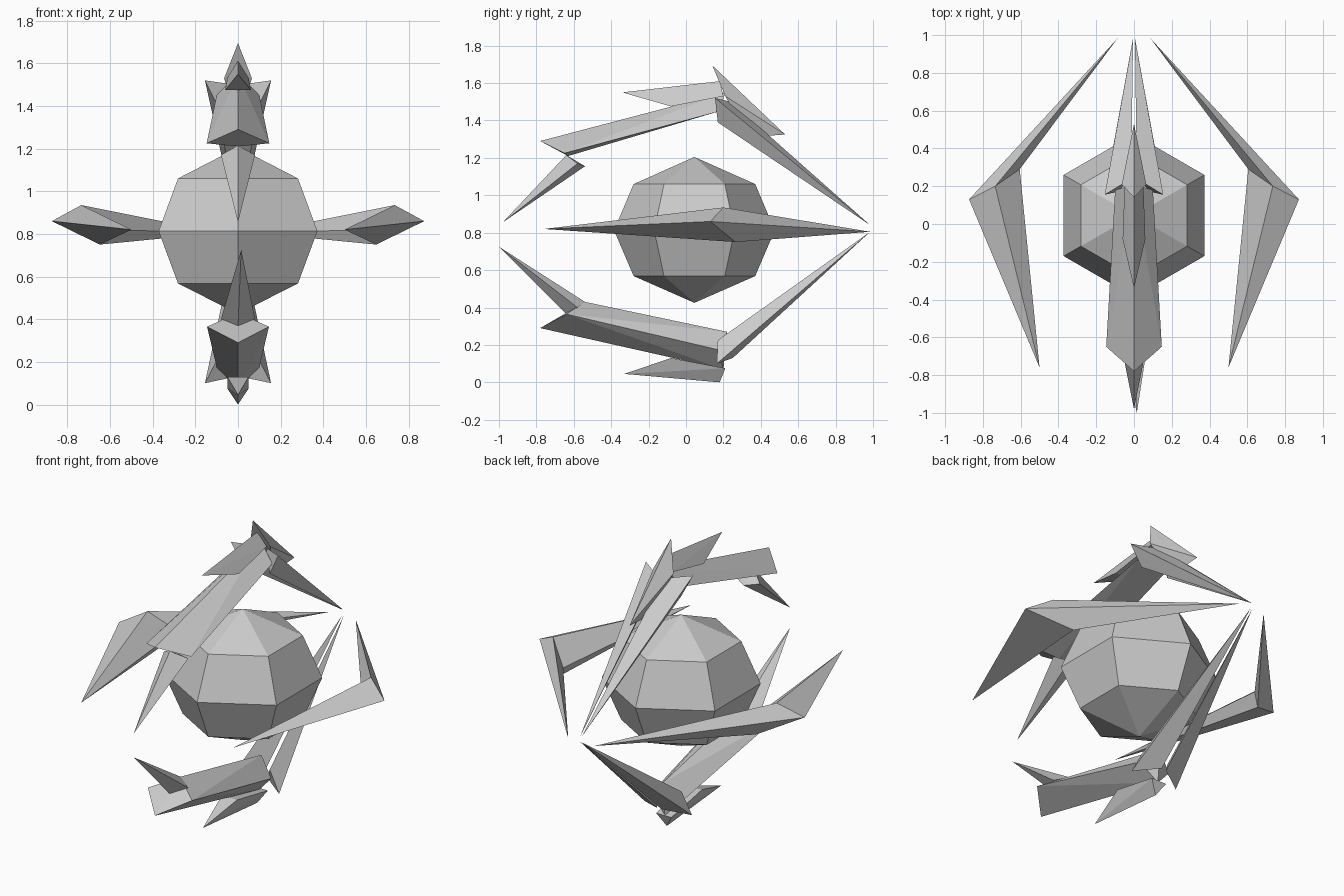
import bpy, bmesh, math

if "Cube" in bpy.data.objects:
    bpy.data.objects.remove(bpy.data.objects["Cube"])


def finish(bm, name):
    bmesh.ops.recalc_face_normals(bm, faces=bm.faces[:])
    mesh = bpy.data.meshes.new(name)
    bm.to_mesh(mesh)
    bm.free()
    bpy.context.collection.objects.link(bpy.data.objects.new(name, mesh))


def shard(name, points, mirror=False):
    """Flat-faced convex solid around a few corner points, optionally mirrored to -x."""
    for side in ((1, -1) if mirror else (1,)):
        bm = bmesh.new()
        for x, y, z in points:
            bm.verts.new((x * side, y, z))
        res = bmesh.ops.convex_hull(bm, input=bm.verts[:])
        junk = [v for v in res["geom_interior"] if isinstance(v, bmesh.types.BMVert)]
        bmesh.ops.delete(bm, geom=junk, context='VERTS')
        bmesh.ops.dissolve_limit(bm, angle_limit=math.radians(1),
                                 verts=bm.verts[:], edges=bm.edges[:])
        finish(bm, name if not mirror else ("right_" if side > 0 else "left_") + name)


def bent_blade(name, tips, ring):
    """Boomerang: a ring of corners at the bend joined to a tip at each end, on both sides."""
    for side, label in ((1, "right_"), (-1, "left_")):
        bm = bmesh.new()
        put = lambda p: bm.verts.new((p[0] * side, p[1], p[2]))
        ends, mid = [put(p) for p in tips], [put(p) for p in ring]
        for tip in ends:
            for i in range(len(mid)):
                bm.faces.new((tip, mid[i - 1], mid[i]))
        finish(bm, label + name)


def pair(x, y, z):
    """A corner and its mirror image across x = 0."""
    return [(x, y, z), (-x, y, z)]


# Six-sided faceted core
core = [(0, 0.045, 1.205), (0, 0.045, 0.425)]
for radius, z in ((0.325, 1.06), (0.43, 0.813), (0.325, 0.568)):
    for i in range(6):
        a = math.radians(90 + 60 * i)
        core.append((radius * math.cos(a), 0.045 + radius * math.sin(a), z))
shard("core", core)

# Side blades
bent_blade("side_blade", [(0.085, 0.985, 0.805), (0.5, -0.76, 0.82)],
           [(0.873, 0.13, 0.86), (0.735, 0.2, 0.935),
            (0.605, 0.29, 0.82), (0.648, 0.265, 0.75)])

# Upper arm: long plate, front fang, fin, rear crest and two rear spikes
shard("upper_plate", [(0, -0.78, 1.29), (0, 0.21, 1.55), (0, -0.63, 1.21)]
      + pair(0.147, -0.65, 1.225) + pair(0.1, 0.18, 1.45))
shard("upper_fang", [(0, -0.98, 0.855), (0, -0.64, 1.215), (0, -0.54, 1.155)]
      + pair(0.08, -0.58, 1.17))
shard("upper_fin", [(0, -0.34, 1.55), (0, 0.18, 1.61)]
      + pair(0.06, -0.08, 1.475) + pair(0.05, 0.2, 1.53))
shard("rear_crest", [(0, 0.14, 1.695), (0, 0.53, 1.325), (0, 0.33, 1.31)]
      + pair(0.065, 0.21, 1.53))
shard("upper_rear_spike", [(0.005, 0.985, 0.84), (0.155, 0.155, 1.52),
                           (0.09, 0.17, 1.39), (0.015, 0.24, 1.5)], mirror=True)

# Lower arm: thicker plate, front fang, fin and two rear spikes
shard("lower_plate", [(0, -0.78, 0.29), (0, 0.2, 0.07), (0, -0.54, 0.43), (0, 0.22, 0.27)]
      + pair(0.145, -0.64, 0.365) + pair(0.1, 0.17, 0.175))
shard("lower_fang", [(0.015, -1.0, 0.725), (0, -0.64, 0.365), (0, -0.54, 0.43)]
      + pair(0.08, -0.58, 0.4))
shard("lower_fin", [(0, -0.33, 0.045), (0, 0.18, 0.0)]
      + pair(0.05, -0.08, 0.13) + pair(0.05, 0.21, 0.075))
shard("lower_rear_spike", [(0.005, 0.985, 0.805), (0.155, 0.165, 0.1),
                           (0.09, 0.17, 0.225), (0.015, 0.25, 0.13)], mirror=True)
